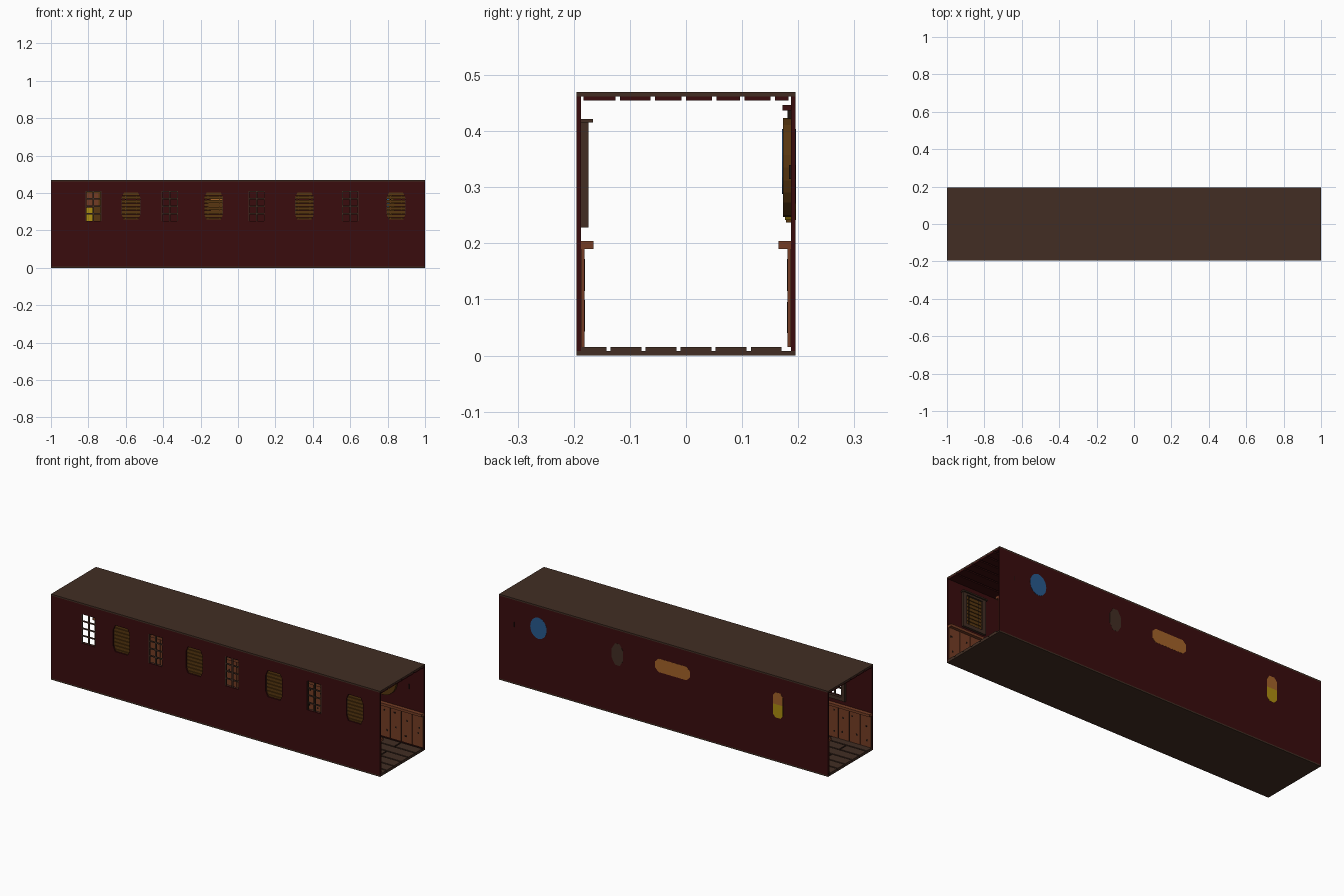
import bpy, bmesh, math, random
from mathutils import Matrix

cube = bpy.data.objects.get("Cube")
if cube:
    bpy.data.objects.remove(cube, do_unlink=True)
random.seed(4)


def mat(name, rgb):
    m = bpy.data.materials.new(name)
    m.use_nodes = True
    c = (*rgb, 1)
    m.diffuse_color = c
    m.node_tree.nodes["Principled BSDF"].inputs["Base Color"].default_value = c
    return m


RED = mat("dark red paint", (0.042, 0.0038, 0.0042))
TIMBER = mat("dark timber", (0.054, 0.027, 0.017))
PANEL = mat("warm panel wood", (0.175, 0.046, 0.018))
SLAT = mat("golden slat wood", (0.095, 0.037, 0.005))
KNOT = mat("near black wood", (0.012, 0.006, 0.004))
BLUE = mat("blue enamel", (0.021, 0.100, 0.270))
ORANGE = mat("orange wood", (0.370, 0.125, 0.022))
YELLOW = mat("yellow paint", (0.420, 0.270, 0.005))


def add_box(bm, x0, x1, y0, y1, z0, z1):
    m = Matrix.Translation(((x0 + x1) / 2, (y0 + y1) / 2, (z0 + z1) / 2))
    m = m @ Matrix.Diagonal((x1 - x0, y1 - y0, z1 - z0, 1))
    bmesh.ops.create_cube(bm, size=1, matrix=m)


def add_prism(bm, pts, y0, y1):
    """Extrude an outline in the x-z plane from y0 to y1."""
    f = bm.faces.new([bm.verts.new((x, y0, z)) for x, z in pts])
    ext = bmesh.ops.extrude_face_region(bm, geom=[f])
    verts = [g for g in ext["geom"] if isinstance(g, bmesh.types.BMVert)]
    bmesh.ops.translate(bm, vec=(0, y1 - y0, 0), verts=verts)


def finish(bm, name, material):
    bmesh.ops.recalc_face_normals(bm, faces=bm.faces)
    me = bpy.data.meshes.new(name)
    bm.to_mesh(me)
    bm.free()
    ob = bpy.data.objects.new(name, me)
    me.materials.append(material)
    bpy.context.scene.collection.objects.link(ob)
    return ob


def boxes(name, material, *dims):
    bm = bmesh.new()
    for d in dims:
        add_box(bm, *d)
    return finish(bm, name, material)


def prism(name, material, pts, y0, y1):
    bm = bmesh.new()
    add_prism(bm, pts, y0, y1)
    return finish(bm, name, material)


def ellipse(cx, cz, rx, rz, n, turn=0.0):
    return [(cx + rx * math.cos(turn + 2 * math.pi * i / n),
             cz + rz * math.sin(turn + 2 * math.pi * i / n)) for i in range(n)]


def barrel(cx, cz=0.33):
    w, n, h, s = 0.05, 0.038, 0.072, 0.045
    return [(cx - n, cz - h), (cx + n, cz - h), (cx + w, cz - s), (cx + w, cz + s),
            (cx + n, cz + h), (cx - n, cz + h), (cx - w, cz + s), (cx - w, cz - s)]


# Shell of the corridor, open at both ends
W = 0.195    # outer half width
I = 0.187    # inner half width
boxes("floor_slab", TIMBER, (-1, 1, -W, W, 0, 0.008))
boxes("roof_slab", TIMBER, (-1, 1, -W, W, 0.462, 0.47))
boxes("back_wall", RED, (-1, 1, I, W, 0.008, 0.462))
front_wall = boxes("front_wall", RED, (-1, 1, -W, -I, 0.008, 0.462))

# Openings in the front wall
PANED = (-0.773, -0.365, 0.1, 0.6)
BLINDS = (-0.572, -0.13, 0.355, 0.845)
bm = bmesh.new()
for x in PANED:
    add_box(bm, x - 0.043, x + 0.043, -0.22, -0.17, 0.25, 0.41)
for x in BLINDS:
    add_prism(bm, barrel(x), -0.22, -0.17)
cutter = finish(bm, "opening_cutter", RED)
cutter.hide_render = True
mod = front_wall.modifiers.new("openings", "BOOLEAN")
mod.operation = "DIFFERENCE"
mod.solver = "EXACT"
mod.object = cutter
dg = bpy.context.evaluated_depsgraph_get()
front_wall.data = bpy.data.meshes.new_from_object(front_wall.evaluated_get(dg))
front_wall.modifiers.clear()
bpy.data.objects.remove(cutter, do_unlink=True)

# Inner window frames with a small head ledge
for i, x in enumerate(sorted(PANED + BLINDS)):
    a, b, y0, y1 = 0.048, 0.07, -I, -0.174
    boxes(f"window_frame_{i + 1}", TIMBER,
          (x - b, x - a, y0, y1, 0.228, 0.415),
          (x + a, x + b, y0, y1, 0.228, 0.415),
          (x - a, x + a, y0, y1, 0.228, 0.248),
          (x - a, x + a, y0, y1, 0.405, 0.415),
          (x - b - 0.005, x + b + 0.005, y0, -0.166, 0.415, 0.422))

# Glazing bars: two columns of four panes
for i, x in enumerate(PANED):
    bars = [(x - 0.004, x + 0.004, -0.193, -0.186, 0.25, 0.41)]
    for s in (-1, 1):
        e = x + s * 0.041
        bars.append((e - 0.003, e + 0.003, -0.193, -0.186, 0.25, 0.41))
    for k in range(1, 4):
        z = 0.25 + 0.04 * k
        bars.append((x - 0.043, x + 0.043, -0.192, -0.187, z - 0.0035, z + 0.0035))
    boxes(f"glazing_bars_{i + 1}", TIMBER, *bars)

# Horizontal slatted blinds
for i, x in enumerate(BLINDS):
    slats = [(x - 0.05, x + 0.05, -0.187, -0.181, 0.25 + 0.0195 * k, 0.2665 + 0.0195 * k)
             for k in range(8)]
    boxes(f"blind_slats_{i + 1}", SLAT, *slats)
    boxes(f"blind_cords_{i + 1}", KNOT,
          *[(x + d - 0.002, x + d + 0.002, -0.181, -0.179, 0.25, 0.405) for d in (-0.03, 0.03)])

# Floor planks with staggered joints
planks = []
for r in range(6):
    y0 = -0.187 + 0.0625 * r - (0.01 if r else 0)
    y1 = min(-0.142 + 0.0625 * r, I)
    x, step = -1.0, 0.25
    end = -1 + (step if r % 2 == 0 else step / 2)
    while x < 0.999:
        planks.append((x, min(end, 1) - (0.007 if end < 0.999 else 0), y0, y1, 0.008, 0.015))
        x, end = end, end + step
boxes("floor_planks", TIMBER, *planks)
boxes("floor_gaps", KNOT, (-0.999, 0.999, -I, I, 0.008, 0.0085))

# Ceiling boards
edges = [-I, -0.122, -0.059, -0.004, 0.05, 0.1, 0.155, I]
boxes("ceiling_boards", RED,
      *[(-1, 1, a + 0.004, b - 0.004, 0.455, 0.462) for a, b in zip(edges, edges[1:])])

# Wainscot boards, knots and ledge on both sides
for side, s in (("front", -1), ("back", 1)):
    def strip(x0, x1, ya, yb, z0, z1):
        return (x0, x1, min(s * ya, s * yb), max(s * ya, s * yb), z0, z1)
    n = 30
    p = 2 / n
    boards, knots = [], []
    for k in range(n):
        x0 = -1 + k * p
        boards.append(strip(x0 + 0.002, x0 + p - 0.002, 0.181, I, 0.015, 0.19))
        for j in range(2):
            x = x0 + random.uniform(0.015, p - 0.02)
            z = random.uniform(0.04 + 0.075 * j, 0.09 + 0.075 * j)
            knots.append(strip(x, x + 0.009, 0.1802, 0.1812, z, z + 0.009))
    boxes(f"{side}_wainscot", PANEL, *boards)
    boxes(f"{side}_wainscot_gaps", KNOT, strip(-0.999, 0.999, 0.186, 0.1872, 0.015, 0.19))
    boxes(f"{side}_wainscot_knots", KNOT, *knots)
    boxes(f"{side}_ledge", PANEL, strip(-1, 1, 0.165, I, 0.19, 0.204))

# Round wall ornament with a hanging cord and peg
OUT = 0.1957
prism("round_backboard", SLAT, ellipse(0.76, 0.335, 0.08, 0.088, 24), 0.173, I)
prism("round_blue_disc", BLUE, ellipse(0.76, 0.346, 0.05, 0.058, 24), 0.171, OUT)
boxes("hanging_cord", KNOT, (0.756, 0.764, 0.181, I, 0.42, 0.44))
boxes("hanging_peg", RED, (0.75, 0.77, 0.172, I, 0.437, 0.447))

# Eight sided dark plaque
prism("dark_plaque", TIMBER, ellipse(0.28, 0.33, 0.038, 0.064, 8, math.pi / 8), 0.176, OUT)

# Long board with clipped corners
cx, cz, w, h = -0.055, 0.338, 0.105, 0.037
prism("long_sign_board", ORANGE,
      [(cx - w, cz - h + 0.02), (cx - w + 0.02, cz - h), (cx + w - 0.02, cz - h),
       (cx + w, cz - h + 0.02), (cx + w, cz + h - 0.02), (cx + w - 0.02, cz + h),
       (cx - w + 0.02, cz + h), (cx - w, cz + h - 0.02)], 0.176, OUT)

# Two coloured lantern shape, orange above yellow
prism("lantern_top", ORANGE, [(-0.725, 0.315), (-0.665, 0.315), (-0.665, 0.36),
                              (-0.68, 0.38), (-0.71, 0.38), (-0.725, 0.36)], 0.176, OUT)
prism("lantern_bottom", YELLOW, [(-0.725, 0.315), (-0.725, 0.26), (-0.71, 0.242),
                                 (-0.68, 0.242), (-0.665, 0.26), (-0.665, 0.315)], 0.176, OUT)

# Wall picture beside it
boxes("picture_board", SLAT, (-0.86, -0.73, 0.178, I, 0.237, 0.415))
boxes("picture_yellow_field", YELLOW, (-0.845, -0.775, 0.176, 0.179, 0.25, 0.32))
boxes("picture_orange_field", PANEL, (-0.845, -0.745, 0.1765, 0.179, 0.33, 0.40))

# Small wall pin
boxes("wall_pin", KNOT, (0.907, 0.912, 0.184, OUT, 0.315, 0.34))
